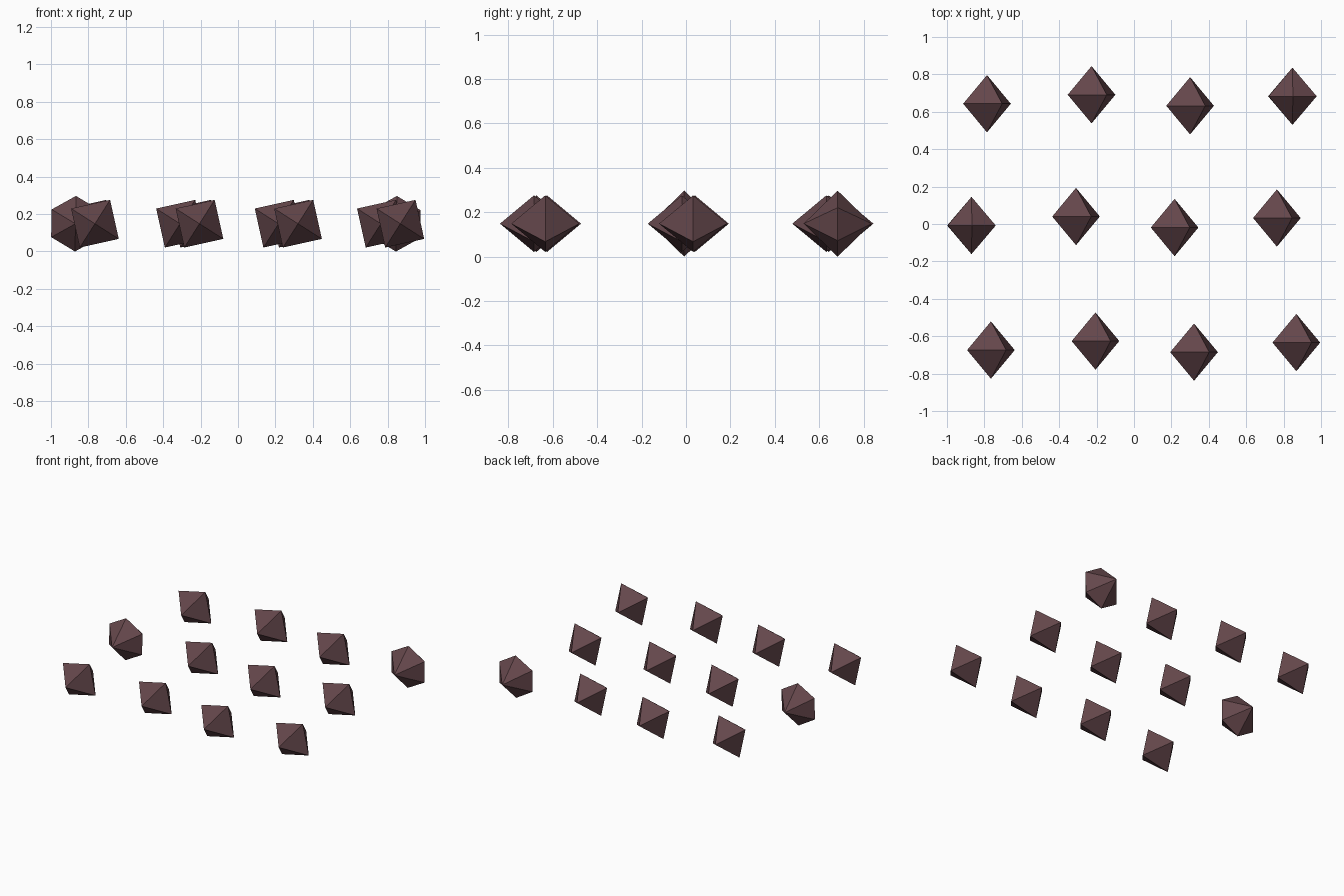
import bpy, bmesh, math

if "Cube" in bpy.data.objects:
    bpy.data.objects.remove(bpy.data.objects["Cube"])

R = 0.151           # radius of the belt
HALF = 0.153        # half length along y
ZC = 0.148          # height of all centres

mat = bpy.data.materials.new("dark plum stone")
mat.diffuse_color = (0.128, 0.062, 0.070, 1)
mat.use_nodes = True
mat.node_tree.nodes["Principled BSDF"].inputs["Base Color"].default_value = mat.diffuse_color


def crystal(name, x, y, sides, turn, r):
    """Double pyramid with its points along y and its belt in the xz plane."""
    bm = bmesh.new()
    belt = []
    for i in range(sides):
        a = math.radians(turn) + 2 * math.pi * i / sides
        belt.append(bm.verts.new((r * math.cos(a), 0, r * math.sin(a))))
    front = bm.verts.new((0, -HALF, 0))
    back = bm.verts.new((0, HALF, 0))
    for i in range(sides):
        a, b = belt[i], belt[(i + 1) % sides]
        bm.faces.new((a, b, front))
        bm.faces.new((b, a, back))
    bmesh.ops.recalc_face_normals(bm, faces=bm.faces)
    me = bpy.data.meshes.new(name)
    bm.to_mesh(me)
    bm.free()
    me.materials.append(mat)
    ob = bpy.data.objects.new(name, me)
    ob.location = (x, y, ZC)
    bpy.context.collection.objects.link(ob)


# Staggered grid: row starts plus column offsets
rows = [(-0.786, 0.643), (-0.869, -0.008), (-0.765, -0.674)]
cols = [(0, 0), (0.559, 0.048), (1.086, -0.011), (1.633, 0.040)]
six_sided = {(0, 3), (1, 0)}

for r, (rx, ry) in enumerate(rows):
    for c, (cx, cy) in enumerate(cols):
        if (r, c) in six_sided:
            crystal(f"six_sided_crystal_{r}_{c}", rx + cx, ry + cy, 6, 29, 0.1485)
        else:
            crystal(f"four_sided_crystal_{r}_{c}", rx + cx, ry + cy, 4, 57.5, R)
